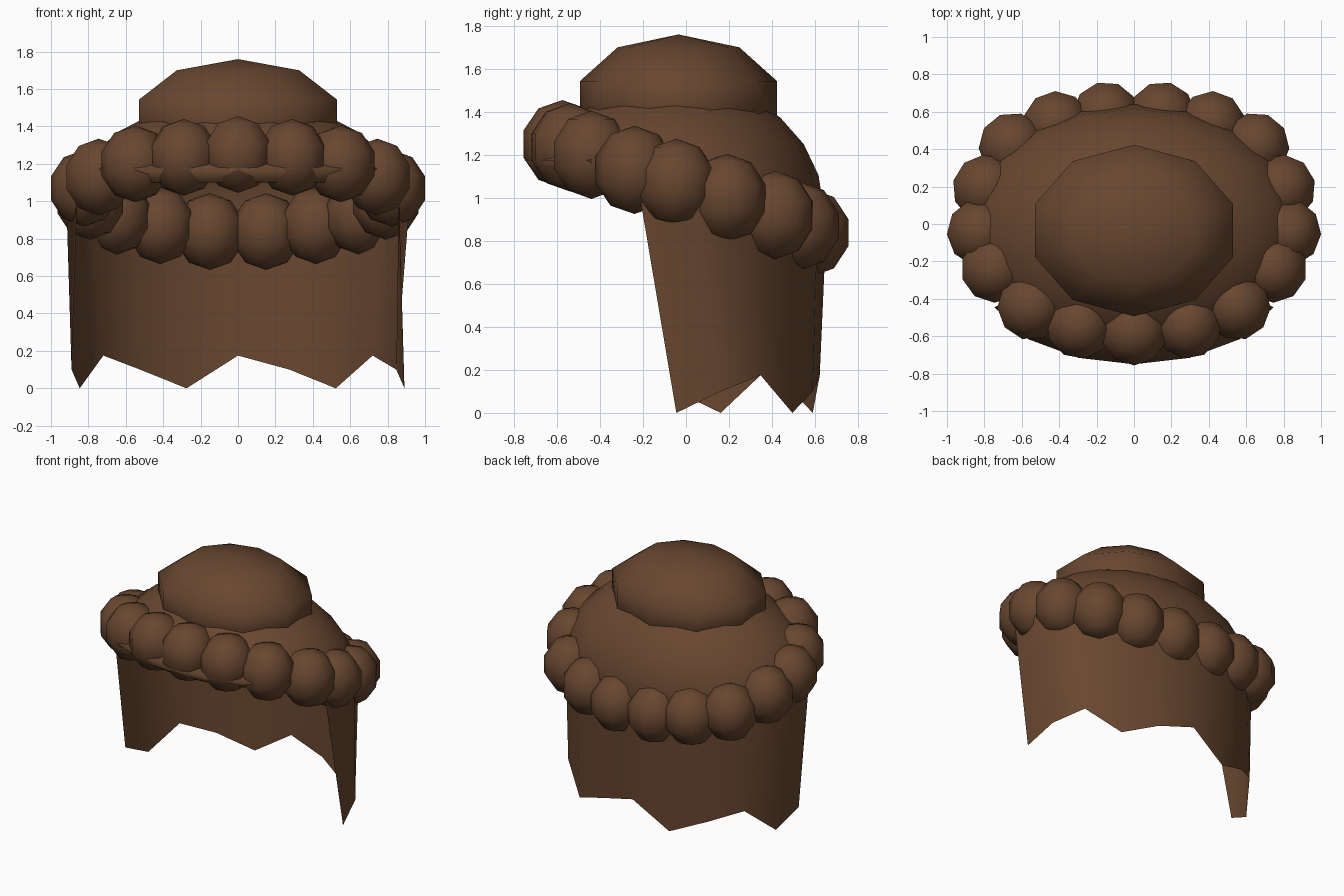
import bpy, bmesh, math
from mathutils import Matrix, Vector

if "Cube" in bpy.data.objects:
    bpy.data.objects.remove(bpy.data.objects["Cube"])

brown = bpy.data.materials.new("brown_hair")
brown.diffuse_color = (0.138, 0.062, 0.029, 1)
brown.use_nodes = True
brown.node_tree.nodes["Principled BSDF"].inputs["Base Color"].default_value = brown.diffuse_color


def finish(bm, name):
    bmesh.ops.recalc_face_normals(bm, faces=bm.faces)
    me = bpy.data.meshes.new(name)
    bm.to_mesh(me)
    bm.free()
    me.materials.append(brown)
    for p in me.polygons:
        p.use_smooth = True
    ob = bpy.data.objects.new(name, me)
    bpy.context.collection.objects.link(ob)
    return ob


def ball(bm, centre, radii, turn, segs, rings):
    m = (Matrix.Translation(centre) @ Matrix.Diagonal((*radii, 1))
         @ Matrix.Rotation(math.radians(turn), 4, 'Z'))
    bmesh.ops.create_uvsphere(bm, u_segments=segs, v_segments=rings, radius=1, matrix=m)


def loft(bm, rows):
    rows = [[bm.verts.new(p) for p in r] for r in rows]
    for a, b in zip(rows, rows[1:]):
        for i in range(len(a) - 1):
            bm.faces.new((a[i], a[i + 1], b[i + 1], b[i]))


# bun on top, with corners at the front and back
bm = bmesh.new()
ball(bm, (0, -0.035, 1.446), (0.586, 0.482, 0.314), 0, 10, 5)
finish(bm, "bun")

# cap: upper ellipsoid, cut along the sloping hairline
bm = bmesh.new()
ball(bm, (0, -0.05, 0.95), (0.90, 0.69, 0.60), 0, 20, 12)
bmesh.ops.bisect_plane(bm, geom=bm.verts[:] + bm.edges[:] + bm.faces[:],
                       plane_co=(0, 0, 1.0), plane_no=Vector((0, 0.30, 1)).normalized(),
                       clear_inner=True)
finish(bm, "hair_cap")

# braid: a sloping ring of beads, mirrored left and right
beads = [(0, -0.575, 1.25), (0.29, -0.54, 1.235), (0.55, -0.44, 1.20),
         (0.745, -0.24, 1.13), (0.82, -0.045, 1.07), (0.79, 0.19, 1.0),
         (0.65, 0.415, 0.92), (0.415, 0.53, 0.87), (0.15, 0.58, 0.838)]
bm = bmesh.new()
for x, y, z in beads:
    for s in ((1,) if x == 0 else (1, -1)):
        # each bead keeps one corner pointing outward
        turn = math.degrees(math.atan2(y, s * x)) + 90
        ball(bm, (s * x, y, z), (0.19, 0.19, 0.205), turn, 10, 5)
finish(bm, "braid_ring")

# narrow brim linking the front beads
bm = bmesh.new()
rows = [[], [], []]
for i in range(-3, 4):
    t = math.radians(i * 18)
    k = 0.96 if abs(i) == 3 else 1
    for row, f, z in zip(rows, (0.80, 1.0, 0.88), (1.22, 1.175, 1.10)):
        row.append((0.96 * k * f * math.sin(t), -0.05 - 0.70 * k * f * math.cos(t), z))
loft(bm, rows)
finish(bm, "front_brim")

# hanging back hair with a ragged hem, its front corners tucked in at the top
bm = bmesh.new()
rows = [[], []]
for i in range(11):
    t = math.radians(i * 18)
    c, s = math.cos(t), math.sin(t)
    w = 0.86 if i in (0, 10) else 0.965
    rows[0].append((w * c, -0.22 + 0.875 * s, 1.04 - 0.12 * s))
    rows[1].append((0.89 * c, -0.045 + 0.667 * s, (0.0, 0.10, 0.175)[i % 3]))
loft(bm, rows)
finish(bm, "back_hair")
